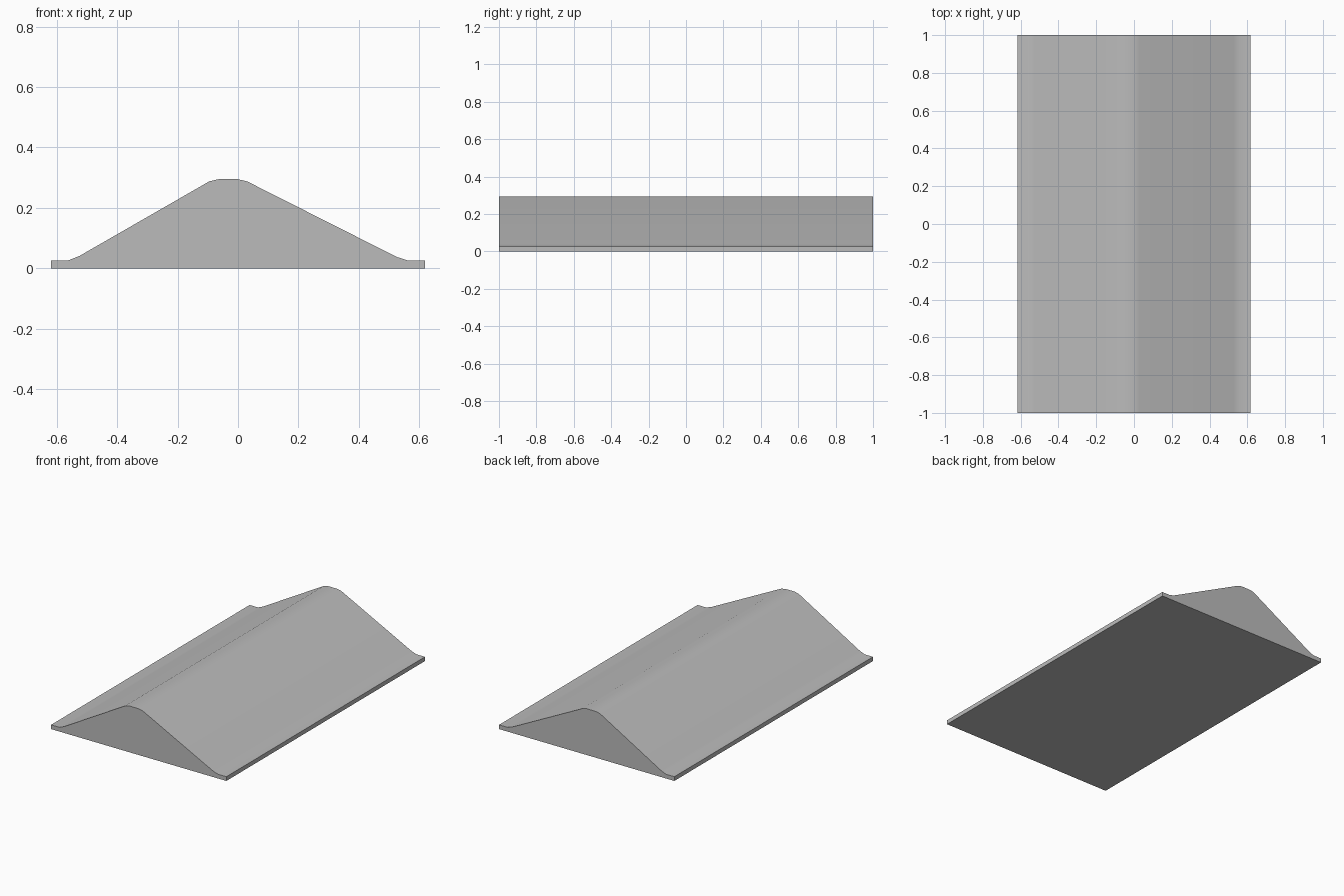
import bpy
import bmesh
from math import radians

cube = bpy.data.objects.get("Cube")
if cube:
    bpy.data.objects.remove(cube, do_unlink=True)

# Plain grey finish
grey = bpy.data.materials.new("plain grey")
grey.use_nodes = True
colour = (0.5, 0.5, 0.5, 1)
grey.diffuse_color = colour
grey.node_tree.nodes["Principled BSDF"].inputs["Base Color"].default_value = colour

# Cross-section: flat base, thin lips, sloped sides and an off-centre rounded crest
profile = [
    (-0.618, 0), (0.618, 0), (0.618, 0.027), (0.56, 0.027), (0.525, 0.038),
    (0.03, 0.288), (0.0, 0.295), (-0.065, 0.295), (-0.095, 0.288),
    (-0.525, 0.041), (-0.56, 0.027), (-0.618, 0.027),
]
HALF_LENGTH = 1.0

# Extrude the section along the length
bm = bmesh.new()
end_face = bm.faces.new([bm.verts.new((x, -HALF_LENGTH, z)) for x, z in profile])
extruded = bmesh.ops.extrude_face_region(bm, geom=[end_face], use_keep_orig=True)
moved = [v for v in extruded["geom"] if isinstance(v, bmesh.types.BMVert)]
bmesh.ops.translate(bm, verts=moved, vec=(0, 2 * HALF_LENGTH, 0))
bmesh.ops.recalc_face_normals(bm, faces=bm.faces)

mesh = bpy.data.meshes.new("ridge_block")
bm.to_mesh(mesh)
bm.free()
mesh.materials.append(grey)
ridge = bpy.data.objects.new("ridge_block", mesh)
bpy.context.collection.objects.link(ridge)

# Smooth over the crest and lips, sharp at the ends and base
bpy.ops.object.select_all(action="DESELECT")
ridge.select_set(True)
bpy.context.view_layer.objects.active = ridge
bpy.ops.object.shade_smooth_by_angle(angle=radians(30))
